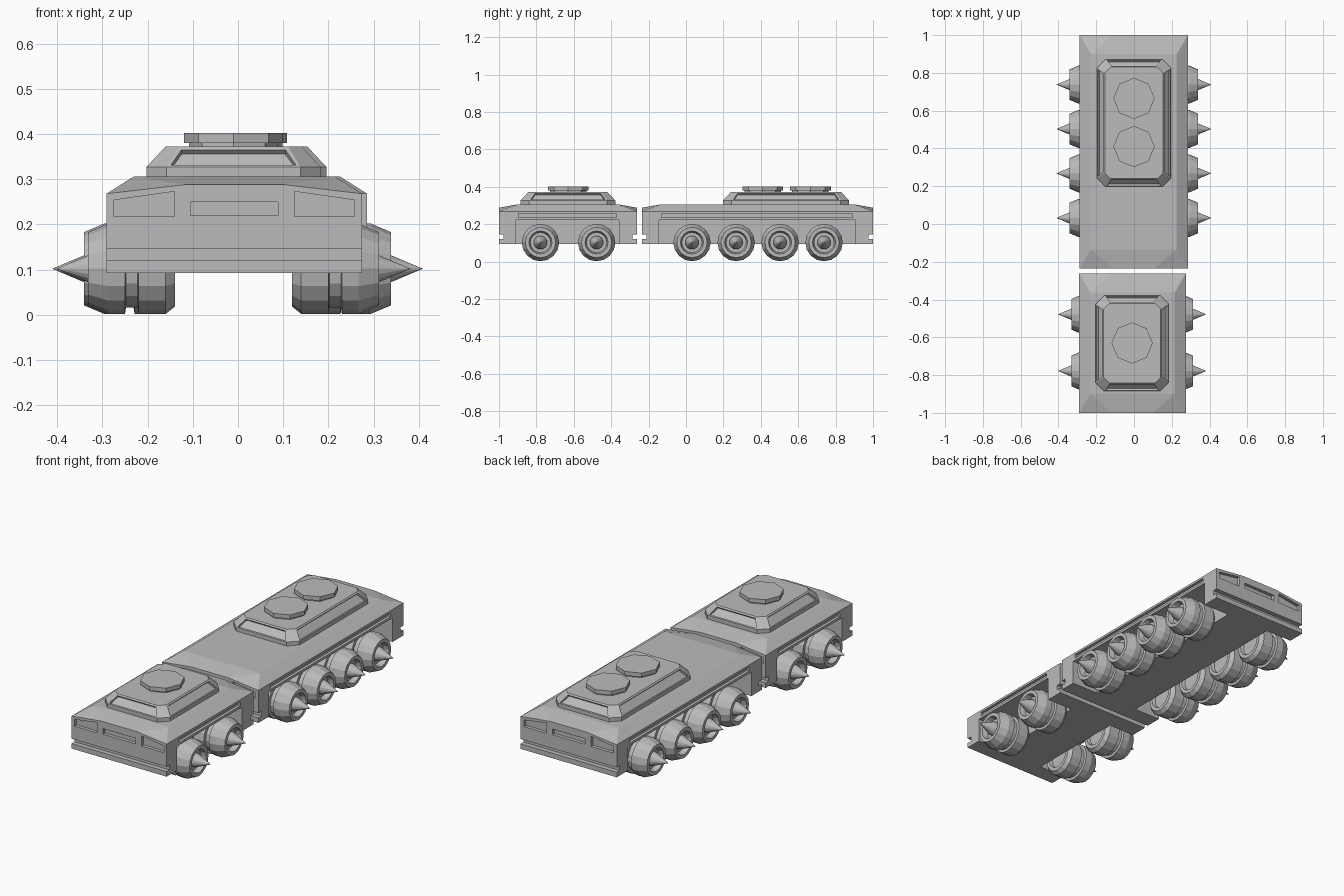
import bpy, bmesh, math
from mathutils import Vector

if "Cube" in bpy.data.objects:
    bpy.data.objects.remove(bpy.data.objects["Cube"])

grey = bpy.data.materials.new("plain grey")
grey.diffuse_color = (0.5, 0.5, 0.5, 1)
grey.use_nodes = True
grey.node_tree.nodes["Principled BSDF"].inputs["Base Color"].default_value = grey.diffuse_color


def finish(name, bm):
    bmesh.ops.recalc_face_normals(bm, faces=bm.faces)
    me = bpy.data.meshes.new(name)
    bm.to_mesh(me)
    bm.free()
    me.materials.append(grey)
    ob = bpy.data.objects.new(name, me)
    bpy.context.collection.objects.link(ob)
    return ob


def loft(bm, rings, cap=True):
    """Join rings of points (equal count) into a closed skin."""
    vs = [[bm.verts.new(p) for p in r] for r in rings]
    n = len(vs[0])
    side = []
    for a, b in zip(vs, vs[1:]):
        for i in range(n):
            j = (i + 1) % n
            side.append(bm.faces.new((a[i], a[j], b[j], b[i])))
    if cap:
        bm.faces.new(vs[0][::-1])
        bm.faces.new(vs[-1])
    return side


def box(bm, x0, x1, y0, y1, z0, z1):
    loft(bm, [[(x0, y0, z), (x1, y0, z), (x1, y1, z), (x0, y1, z)] for z in (z0, z1)])


def hull(name, cx, y0, y1, w):
    # shell with vertical sides, peaked ends and a flat roof
    bm = bmesh.new()
    pts = []
    for x in (-w, w):
        for y, t in ((y0, 1), (y1, -1)):
            s = 1 if x > 0 else -1
            pts += [(cx + x, y, 0.093), (cx + x, y, 0.268),
                    (cx + s * 0.11, y, 0.288), (cx + s * (w - 0.06), y + t * 0.1, 0.306)]
    for p in pts:
        bm.verts.new(p)
    bmesh.ops.convex_hull(bm, input=bm.verts)
    bmesh.ops.dissolve_limit(bm, angle_limit=0.01, verts=bm.verts, edges=bm.edges)
    body = finish(name, bm)

    # wheel wells, side grooves, bumper slots and end windows
    c = bmesh.new()
    for s in (-1, 1):
        def xs(a, b):
            return sorted((cx + s * a, cx + s * b))
        box(c, *xs(0.13, w + 0.1), y0 + 0.09, y1 - 0.095, 0.0, 0.222)
        box(c, *xs(w - 0.015, w + 0.1), y0 + 0.105, y1 - 0.11, 0.235, 0.256)
    for y, t in ((y0, 1), (y1, -1)):
        ys = sorted((y - t * 0.008, y + t * 0.025))
        box(c, cx - w - 0.1, cx + w + 0.1, *ys, 0.12, 0.146)
        ys = sorted((y - t * 0.008, y + t * 0.018))
        box(c, cx - 0.097, cx + 0.097, *ys, 0.22, 0.25)
        for s in (-1, 1):
            sec = [(0.133, 0.218), (0.266, 0.218), (0.266, 0.254), (0.133, 0.273)]
            loft(c, [[(cx + s * a, q, b) for a, b in sec] for q in ys])
    cutter = finish("cutter", c)
    cutter.hide_render = True
    mod = body.modifiers.new("cut", "BOOLEAN")
    mod.operation, mod.solver, mod.object = "DIFFERENCE", "EXACT", cutter
    dg = bpy.context.evaluated_depsgraph_get()
    me = bpy.data.meshes.new_from_object(body.evaluated_get(dg))
    body.modifiers.clear()
    body.data = me
    bpy.data.objects.remove(cutter)


def cabin(name, cx, y0, y1, hw):
    # chamfered deck house with recessed sloping panels
    cy, hl = (y0 + y1) / 2, (y1 - y0) / 2

    def ring(d, z, ch):
        a, b = hw - d, hl - d
        return [(cx + x, cy + y, z) for x, y in
                ((-a + ch, -b), (a - ch, -b), (a, -b + ch), (a, b - ch),
                 (a - ch, b), (-a + ch, b), (-a, b - ch), (-a, -b + ch))]
    bm = bmesh.new()
    side = loft(bm, [ring(0, 0.3, 0.045), ring(0, 0.327, 0.045), ring(0.042, 0.372, 0.03)])
    bmesh.ops.recalc_face_normals(bm, faces=bm.faces)
    slopes = side[8::2]
    bmesh.ops.inset_individual(bm, faces=slopes, thickness=0.011, depth=0)
    bmesh.ops.inset_individual(bm, faces=slopes, thickness=0.0005, depth=-0.014)
    finish(name, bm)


def hatch(name, cx, cy):
    # octagonal hatch on a narrower neck
    bm = bmesh.new()
    rings = []
    for r, z in ((0.098, 0.368), (0.098, 0.38), (0.109, 0.38), (0.109, 0.402)):
        rings.append([(cx + r * math.cos(k * math.pi / 4), cy + r * math.sin(k * math.pi / 4), z)
                      for k in range(8)])
    loft(bm, rings)
    finish(name, bm)


# wheel cross-section: (distance from centreline, radius)
TYRE = [(0.165, 0.0), (0.165, 0.06), (0.148, 0.065), (0.148, 0.084), (0.168, 0.1),
        (0.228, 0.1), (0.23, 0.086), (0.256, 0.086), (0.258, 0.1), (0.295, 0.1),
        (0.34, 0.081), (0.34, 0.062), (0.312, 0.054), (0.312, 0.036), (0.325, 0.036), (0.41, 0.0)]


def wheel(name, cx, y, s, shift):
    bm = bmesh.new()
    n = 16
    rings = []
    for d, r in TYRE:
        r = max(r, 1e-4)
        rings.append([(cx + s * (d - shift), y + r * math.cos(2 * math.pi * k / n),
                       0.102 + r * math.sin(2 * math.pi * k / n)) for k in range(n)])
    loft(bm, rings)
    finish(name, bm)


# the two coupled cars
hull("front_hull", -0.008, -1.0, -0.262, 0.283)
hull("rear_hull", -0.001, -0.235, 1.0, 0.287)
cabin("front_cabin", -0.01, -0.885, -0.378, 0.193)
cabin("rear_cabin", 0.0, 0.198, 0.872, 0.196)
hatch("front_hatch", -0.01, -0.63)
hatch("rear_hatch_1", 0.0, 0.41)
hatch("rear_hatch_2", 0.0, 0.665)
for s, side in ((-1, "left"), (1, "right")):
    for i, y in enumerate((-0.778, -0.478)):
        wheel(f"front_wheel_{side}_{i}", -0.01, y, s, 0.018)
    for i, y in enumerate((0.032, 0.268, 0.503, 0.738)):
        wheel(f"rear_wheel_{side}_{i}", -0.001, y, s, 0)
